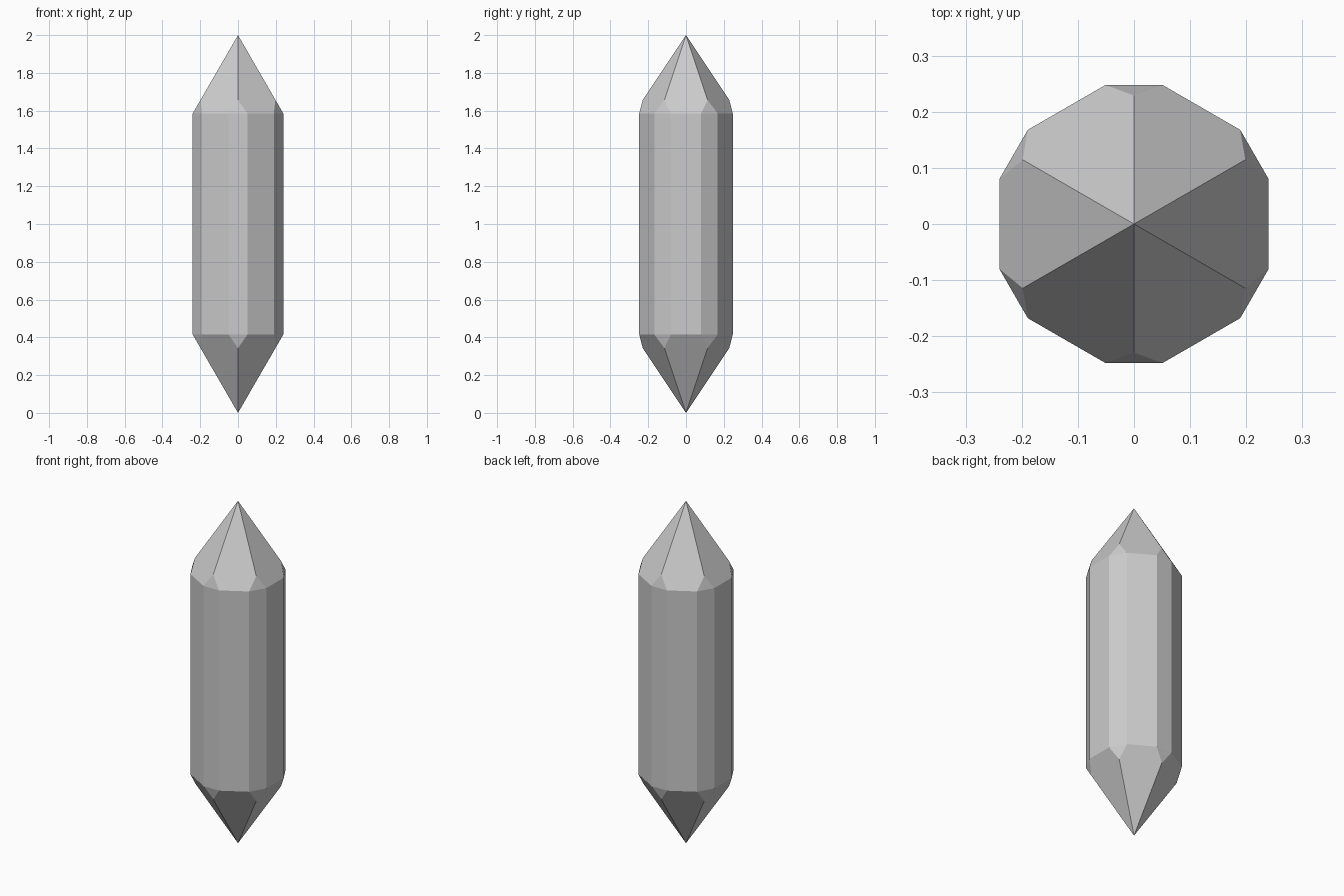
import bpy, bmesh
from math import sin, cos, radians
from mathutils import Vector

if "Cube" in bpy.data.objects:
    bpy.data.objects.remove(bpy.data.objects["Cube"])

APOTHEM, HALF = 0.24, 0.08      # hexagon face distance and half width
SHOULDER = 0.415                # height of each pointed end
EDGE_R = 0.229                  # radius where the pyramid ridges end
RIDGE = SHOULDER * EDGE_R * cos(radians(30)) / APOTHEM


def crystal():
    """Chamfered hexagonal prism with pointed ends."""
    pts = [(0, 0, 0), (0, 0, 2)]
    for i in range(6):
        a, b = radians(60 * i), radians(60 * i + 30)
        for z in (SHOULDER, 2 - SHOULDER):
            for h in (-HALF, HALF):
                pts.append((APOTHEM * cos(a) - h * sin(a), APOTHEM * sin(a) + h * cos(a), z))
        for z in (RIDGE, 2 - RIDGE):
            pts.append((EDGE_R * cos(b), EDGE_R * sin(b), z))
    bm = bmesh.new()
    for p in pts:
        bm.verts.new(p)
    bmesh.ops.convex_hull(bm, input=bm.verts[:])
    bmesh.ops.dissolve_limit(bm, angle_limit=radians(1), verts=bm.verts[:], edges=bm.edges[:])
    return bm


# Centres of the broken shards, from tip to base
centres = [Vector(c) for c in (
    (-0.04, 0.00, 1.72), (0.14, 0.08, 1.55), (0.08, -0.14, 1.52), (-0.15, 0.06, 1.42),
    (-0.12, -0.04, 0.99), (0.10, 0.06, 1.02),
    (-0.17, -0.08, 0.46), (0.07, -0.10, 0.46), (0.05, 0.14, 0.48),
    (0.00, 0.00, -0.04))]

# Split the crystal into tightly fitting shards
for i, c in enumerate(centres):
    bm = crystal()
    for j, other in enumerate(centres):
        if i == j:
            continue
        res = bmesh.ops.bisect_plane(
            bm, geom=bm.verts[:] + bm.edges[:] + bm.faces[:], dist=1e-5,
            plane_co=(c + other) / 2, plane_no=(other - c).normalized(), clear_outer=True)
        rim = [e for e in bm.edges if e.is_boundary]
        if rim:
            bmesh.ops.edgeloop_fill(bm, edges=rim)
    bmesh.ops.recalc_face_normals(bm, faces=bm.faces[:])
    me = bpy.data.meshes.new("crystal_shard")
    bm.to_mesh(me)
    bm.free()
    ob = bpy.data.objects.new(f"crystal_shard_{i + 1}", me)
    bpy.context.collection.objects.link(ob)
